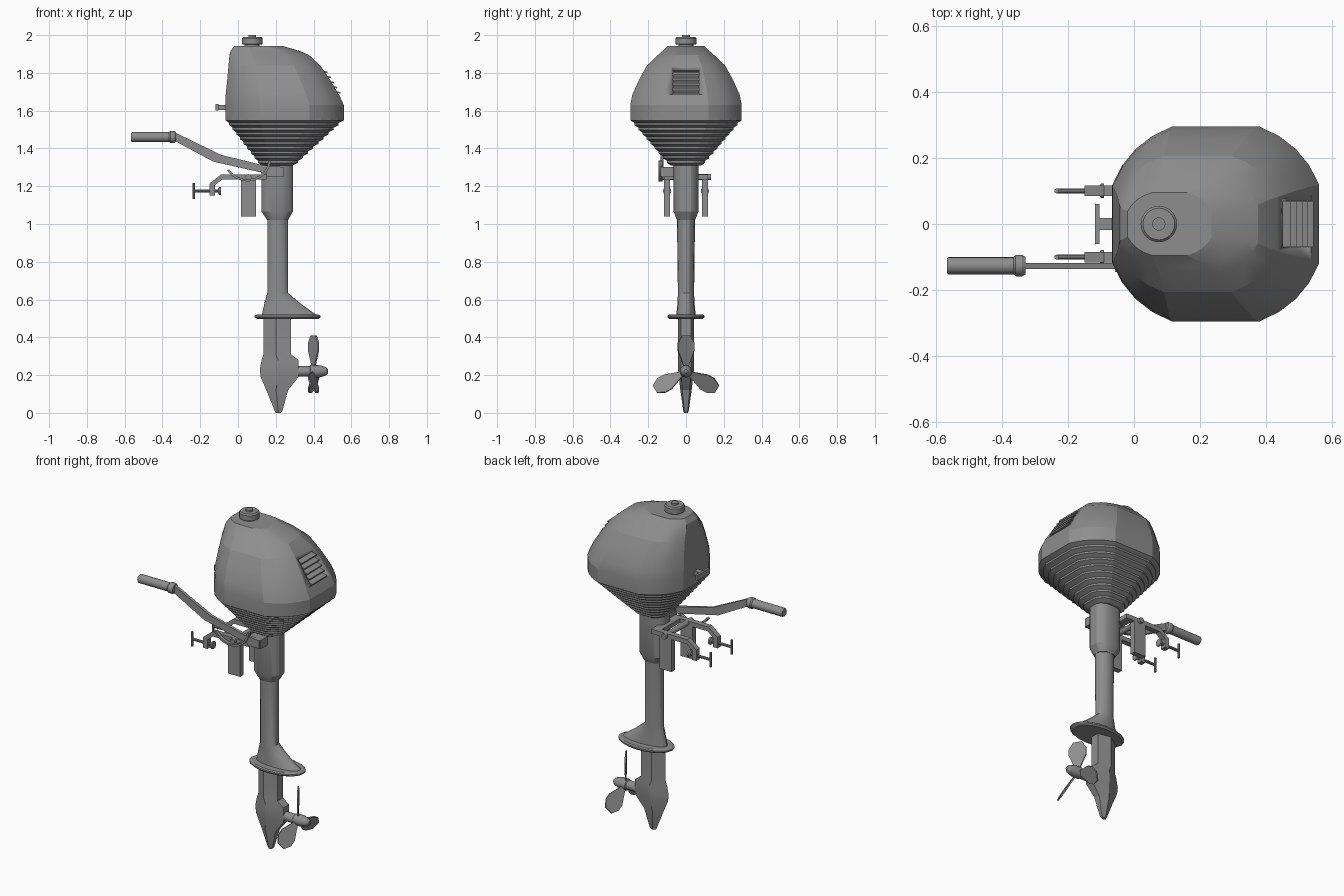
import bpy, bmesh, math
from mathutils import Vector, Matrix

if "Cube" in bpy.data.objects:
    bpy.data.objects.remove(bpy.data.objects["Cube"], do_unlink=True)

grey = bpy.data.materials.new("mid_grey")
grey.use_nodes = True
grey.diffuse_color = (0.27, 0.27, 0.27, 1)
grey.node_tree.nodes["Principled BSDF"].inputs["Base Color"].default_value = grey.diffuse_color


def finish(name, bm, angle=25):
    bmesh.ops.recalc_face_normals(bm, faces=bm.faces)
    mesh = bpy.data.meshes.new(name)
    bm.to_mesh(mesh)
    bm.free()
    mesh.materials.append(grey)
    ob = bpy.data.objects.new(name, mesh)
    bpy.context.collection.objects.link(ob)
    bpy.ops.object.select_all(action='DESELECT')
    ob.select_set(True)
    bpy.context.view_layer.objects.active = ob
    bpy.ops.object.shade_smooth_by_angle(angle=math.radians(angle))
    return ob


def loft(name, rings, angle=25):
    bm = bmesh.new()
    loops = [[bm.verts.new(p) for p in ring] for ring in rings]
    n = len(loops[0])
    for a, b in zip(loops, loops[1:]):
        for i in range(n):
            j = (i + 1) % n
            bm.faces.new((a[i], a[j], b[j], b[i]))
    bm.faces.new(loops[0])
    bm.faces.new(loops[-1])
    return finish(name, bm, angle)


def box(name, x, y, z, tilt=0):
    mid = Vector([(a + b) / 2 for a, b in (x, y, z)])
    size = [b - a for a, b in (x, y, z)]
    bm = bmesh.new()
    mat = Matrix.Translation(mid) @ Matrix.Rotation(tilt, 4, 'Y') @ Matrix.Diagonal((*size, 1))
    bmesh.ops.create_cube(bm, size=1, matrix=mat)
    return finish(name, bm)


def lathe(name, axis, origin, profile, n=16):
    """Turned part: profile is (distance along axis, radius)."""
    turn = Vector((0, 0, 1)).rotation_difference(Vector(axis))
    return loft(name, [[Vector(origin) + turn @ Vector((r * math.cos(i * math.tau / n),
                r * math.sin(i * math.tau / n), d)) for i in range(n)] for d, r in profile])


def slab(name, outline, y0, y1):
    """Side profile in x and z, given thickness along y."""
    return loft(name, [[(x, y, z) for x, z in outline] for y in (y0, y1)])


def oval(x0, x1, w, z, n=16):
    cx, rx = (x0 + x1) / 2, (x1 - x0) / 2
    return [(cx + rx * math.cos(i * math.tau / n), w * math.sin(i * math.tau / n), z) for i in range(n)]


def hull(x0, x1, w, z, steps=4):
    """Rounded octagon with flat ends and sides."""
    cx, h = (x0 + x1) / 2, (x1 - x0) / 2
    a, b = Vector((h, w * 0.4)), Vector((h * 0.42, w))
    c = (a + b) / 2 * 0.55 + Vector((h, w)) * 0.45
    arc = [a * (1 - t) ** 2 + c * 2 * t * (1 - t) + b * t * t for t in (i / steps for i in range(steps + 1))]
    half = arc + [Vector((-p.x, p.y)) for p in reversed(arc)]
    full = half + [-p for p in half]
    return [(cx + p.x, p.y, z) for p in full]


# Engine cover
cover = loft("engine_cover", [hull(*s) for s in (
    (-.066, .56, .295, 1.56), (-.066, .56, .295, 1.63), (-.065, .535, .284, 1.685),
    (-.057, .487, .248, 1.765), (-.05, .435, .206, 1.84), (-.045, .375, .148, 1.895),
    (-.04, .33, .125, 1.915), (-.02, .235, .095, 1.943))], 15)

# Recessed louvre vent in the sloping rear face
tilt = -0.56
cutter = box("vent_cutter", (.455, .535), (-.07, .07), (1.675, 1.835), tilt)
cutter.hide_render = True
cut = cover.modifiers.new("vent", 'BOOLEAN')
cut.object = cutter
cut.solver = 'EXACT'
bpy.context.view_layer.objects.active = cover
bpy.ops.object.modifier_apply(modifier="vent")
bpy.data.objects.remove(cutter, do_unlink=True)
for i in range(5):
    z = 1.70 + i * 0.027
    x = 0.478 - (z - 1.755) * 0.63
    box(f"vent_slat_{i + 1}", (x - .025, x + .03), (-.07, .07), (z - .004, z + .004), 0.2)

# Ribbed lower cowl tapering to the column
ribs, count = [], 10
for i in range(count):
    t = i / count
    for drop in (0, 0.45):
        ribs.append(hull(-.066 + .191 * t, .56 - .27 * t, .295 - .215 * t, 1.56 - .25 * (t + drop / count)))
ribs.append(hull(.125, .29, .08, 1.31))
loft("ribbed_lower_cowl", ribs, 12)

# Fuel cap and starter handle
lathe("fuel_cap", (0, 0, 1), (.075, 0, 0), [(1.93, .04), (1.95, .04), (1.952, .055), (1.983, .055), (1.99, .048)], 24)
lathe("cap_vent", (0, 0, 1), (.075, 0, 0), [(1.985, .02), (2.0, .02)])
box("starter_stem", (-.108, -.05), (-.018, .018), (1.603, 1.63))
box("starter_grip", (-.118, -.104), (-.06, .06), (1.6, 1.634))

# Column, drive shaft housing and spray plate
loft("swivel_column", [hull(*s) for s in ((.125, .29, .065, 1.32), (.125, .29, .065, 1.065), (.155, .265, .048, 1.02))])
loft("shaft_housing", [oval(*s) for s in (
    (.155, .265, .048, 1.04), (.155, .265, .043, .635), (.14, .33, .045, .58), (.125, .42, .052, .515))])
loft("spray_plate", [oval(*s, 20) for s in (
    (.1, .425, .09, .498), (.088, .437, .098, .506), (.088, .437, .098, .514), (.1, .425, .09, .52))])

# Gearcase with a sharp leading edge and skeg
loft("gearcase", [[(f, 0, z), (f + (b - f) * .45, -w, z), (b, -w * .65, z), (b, w * .65, z), (f + (b - f) * .45, w, z)]
     for z, f, b, w in ((.505, .135, .28, .042), (.31, .135, .28, .042), (.28, .125, .32, .042),
                        (.23, .115, .32, .042), (.19, .12, .32, .038), (.12, .15, .265, .03),
                        (.01, .195, .235, .014), (0, .2, .228, .01))], 15)

# Propeller
prop = Vector((0.4, 0, 0.22))
lathe("propeller_hub", (1, 0, 0), (0, 0, prop.z), [(.28, .027), (.38, .027), (.385, .033), (.43, .033), (.465, .022), (.477, .01)])
half_blade = ((.02, .012), (.06, .028), (.11, .05), (.15, .05), (.19, .025))
outline = [(w, r) for r, w in half_blade] + [(-w, r) for r, w in reversed(half_blade)]
for k in range(3):
    spin = Matrix.Translation(prop) @ Matrix.Rotation(k * math.tau / 3, 4, 'X') @ Matrix.Rotation(math.radians(32), 4, 'Z')
    loft(f"propeller_blade_{k + 1}", [[spin @ Vector((x, w, r)) for w, r in outline] for x in (-.004, .004)])

# Tiller arm with grip, brace and pivot
lathe("tiller_grip", (1, 0, 0), (0, -.126, 1.46), [(-.566, .022), (-.56, .026), (-.365, .026), (-.358, .032), (-.338, .032), (-.328, .026)])
slab("tiller_arm", [(-.335, 1.485), (-.09, 1.366), (.13, 1.312), (.235, 1.302), (.235, 1.252),
                    (.1, 1.278), (-.13, 1.33), (-.335, 1.44)], -.136, -.118)
box("tiller_pivot", (.15, .24), (-.13, -.05), (1.25, 1.302))
arc = [(.05 + .125 * math.cos(a), 1.345 - .12 * math.sin(a)) for a in (math.radians(d) for d in range(5, 150, 16))]
inner = [(.05 + (x - .05) * .9, 1.345 + (z - 1.345) * .9) for x, z in reversed(arc)]
slab("tiller_brace", arc + inner, -.145, -.125)

# Transom clamps, one on each side
arm = [(.15, 1.262), (-.09, 1.262), (-.15, 1.215), (-.15, 1.15), (-.122, 1.15), (-.122, 1.205), (-.085, 1.235), (.15, 1.235)]
for side, s in (("left", 1), ("right", -1)):
    y = .1 * s
    slab(f"clamp_arm_{side}", arm, y - .016, y + .016)
    box(f"clamp_plate_{side}", (.015, .095), (y - .016, y + .016), (1.04, 1.25))
    lathe(f"clamp_screw_{side}", (1, 0, 0), (0, y, 1.175), [(-.235, .008), (-.1, .008)], 10)
    lathe(f"clamp_pad_{side}", (1, 0, 0), (0, y, 1.175), [(-.105, .012), (-.1, .022), (-.09, .022)], 12)
    lathe(f"clamp_handle_{side}", (0, 0, 1), (-.234, y, 0), [(1.132, .007), (1.218, .007)], 10)
lathe("tilt_pin", (0, 1, 0), (.055, 0, 1.248), [(-.132, .016), (.132, .016)], 12)
box("clamp_crossbar", (.1, .15), (-.115, .115), (1.235, 1.262))
